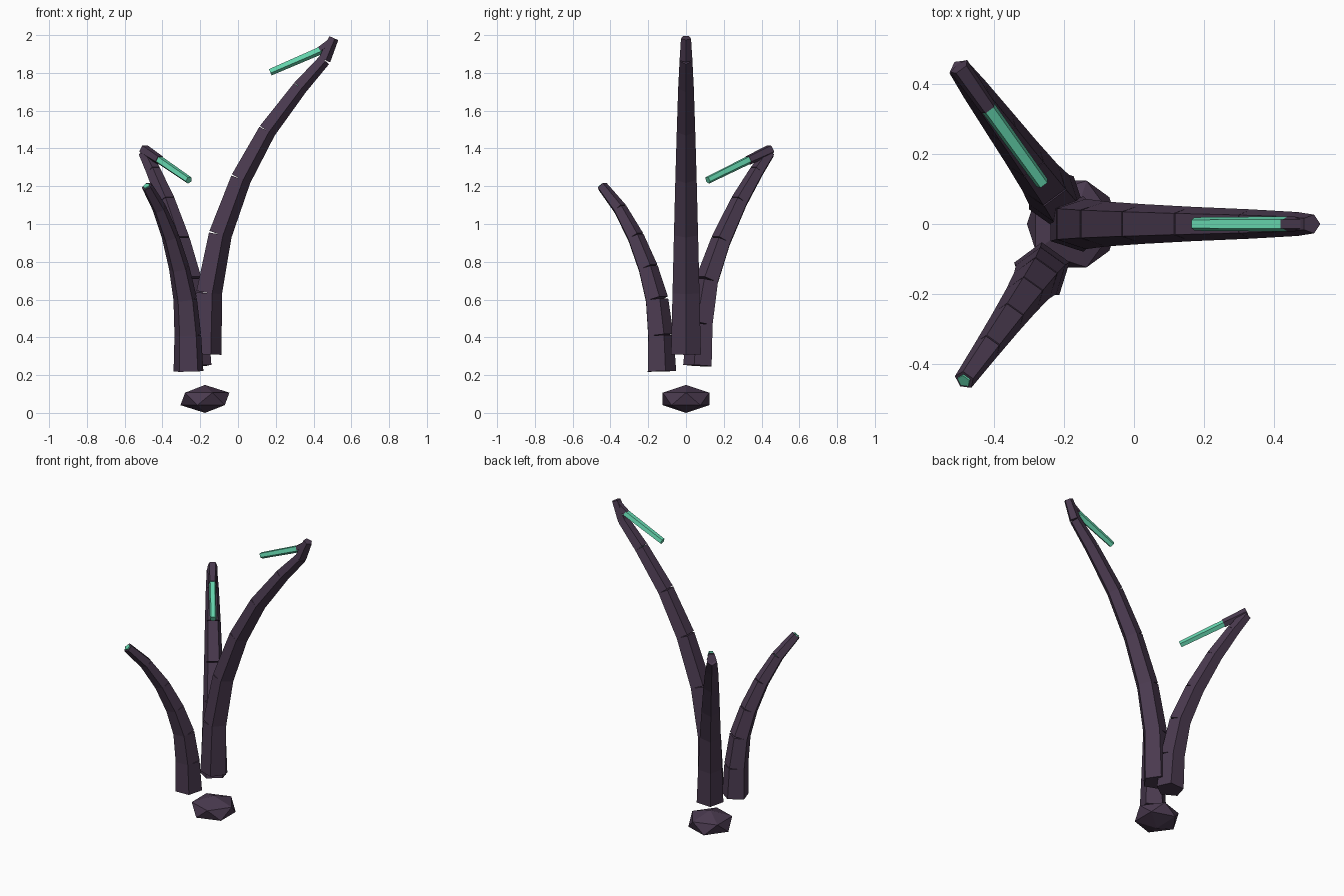
import bpy, bmesh, math
from mathutils import Vector

default_cube = bpy.data.objects.get("Cube")
if default_cube:
    bpy.data.objects.remove(default_cube, do_unlink=True)


def make_material(name, colour):
    mat = bpy.data.materials.new(name)
    mat.use_nodes = True
    mat.diffuse_color = colour
    mat.node_tree.nodes["Principled BSDF"].inputs["Base Color"].default_value = colour
    return mat


BARK = make_material("dark purple bark", (0.068, 0.042, 0.078, 1))
GLOW = make_material("mint green", (0.13, 0.66, 0.42, 1))
SIDES = 5


def finish(name, bm, mat):
    bmesh.ops.recalc_face_normals(bm, faces=bm.faces)
    mesh = bpy.data.meshes.new(name)
    bm.to_mesh(mesh)
    bm.free()
    mesh.materials.append(mat)
    obj = bpy.data.objects.new(name, mesh)
    bpy.context.collection.objects.link(obj)
    return obj


def add_prism(bm, start, end, r0, r1, side):
    """Tapered five-sided prism with its ridge turned away from the side axis."""
    axis = (end - start).normalized()
    ridge = axis.cross(side).normalized()
    rings = []
    for centre, r in ((start, r0), (end, r1)):
        ring = []
        for i in range(SIDES):
            a = math.tau * i / SIDES
            ring.append(bm.verts.new(centre + r * (math.cos(a) * ridge + math.sin(a) * side)))
        rings.append(ring)
    low, high = rings
    for i in range(SIDES):
        j = (i + 1) % SIDES
        bm.faces.new((low[i], low[j], high[j], high[i]))
    bm.faces.new(low[::-1])
    bm.faces.new(high)


def rod(name, start, end, r0, r1, side, mat):
    bm = bmesh.new()
    add_prism(bm, start, end, r0, r1, side)
    return finish(name, bm, mat)


def stalk(name, base, angle, path, r0, r1):
    """Chain of separate straight segments following (outward, height) points."""
    out = Vector((math.cos(angle), math.sin(angle), 0))
    side = Vector((out.y, -out.x, 0))
    pts = [Vector((base[0], base[1], 0)) + out * d + Vector((0, 0, z)) for d, z in path]
    radii = [r0 + (r1 - r0) * i / (len(pts) - 1) for i in range(len(pts))]
    bm = bmesh.new()
    for i in range(len(pts) - 1):
        add_prism(bm, pts[i], pts[i + 1], radii[i], radii[i + 1], side)
    finish(name, bm, BARK)
    return pts, side


# Flattened hub under the stalks
bm = bmesh.new()
bmesh.ops.create_icosphere(bm, subdivisions=1, radius=0.145)
bmesh.ops.scale(bm, vec=(1, 1, 0.51), verts=bm.verts)
bmesh.ops.translate(bm, vec=(-0.175, 0, 0.074), verts=bm.verts)
finish("hub", bm, BARK)

# Tall stalk leaning left
tall, tall_side = stalk(
    "tall_stalk", (-0.17, 0), 0,
    [(0, 0.31), (0.01, 0.635), (0.07, 0.945), (0.18, 1.24),
     (0.32, 1.495), (0.495, 1.725), (0.625, 1.87), (0.675, 1.985)], 0.083, 0.028)

# Back stalk
back, back_side = stalk(
    "back_stalk", (-0.22, 0.068), math.radians(126.5),
    [(0, 0.25), (0.015, 0.47), (0.06, 0.7), (0.15, 0.91),
     (0.27, 1.12), (0.385, 1.28), (0.465, 1.375)], 0.083, 0.032)

# Front stalk
front, front_side = stalk(
    "front_stalk", (-0.262, -0.135), math.radians(234.5),
    [(0, 0.22), (0.006, 0.41), (0.03, 0.6), (0.085, 0.765),
     (0.165, 0.93), (0.265, 1.08), (0.38, 1.2)], 0.083, 0.03)

# Hooks folding back from the two taller tips, and the rods they carry
tall_joint = Vector((0.42, 0, 1.912))
rod("tall_hook", Vector((0.505, 0, 1.975)), tall_joint, 0.022, 0.022, -tall_side, BARK)
rod("tall_rod", tall_joint + Vector((0.02, 0, 0.01)), Vector((0.17, 0, 1.805)),
    0.023, 0.02, -tall_side, GLOW)

back_joint = Vector((-0.415, 0.33, 1.338))
rod("back_hook", Vector((-0.497, 0.447, 1.392)), back_joint, 0.031, 0.026, -back_side, BARK)
rod("back_rod", back_joint, Vector((-0.26, 0.115, 1.232)), 0.023, 0.02, -back_side, GLOW)

# Green cores inside the last segments, seen at the open joints
for name, pts, side, a in (("tall_core", tall, tall_side, -3),
                           ("back_core", back, back_side, -3),
                           ("front_core", front, front_side, -2)):
    start, end = pts[a], pts[a + 1]
    tip = end + (end - start).normalized() * (0.006 if name == "front_core" else -0.01)
    rod(name, start - (end - start) * 0.1, tip, 0.024, 0.02, side, GLOW)
